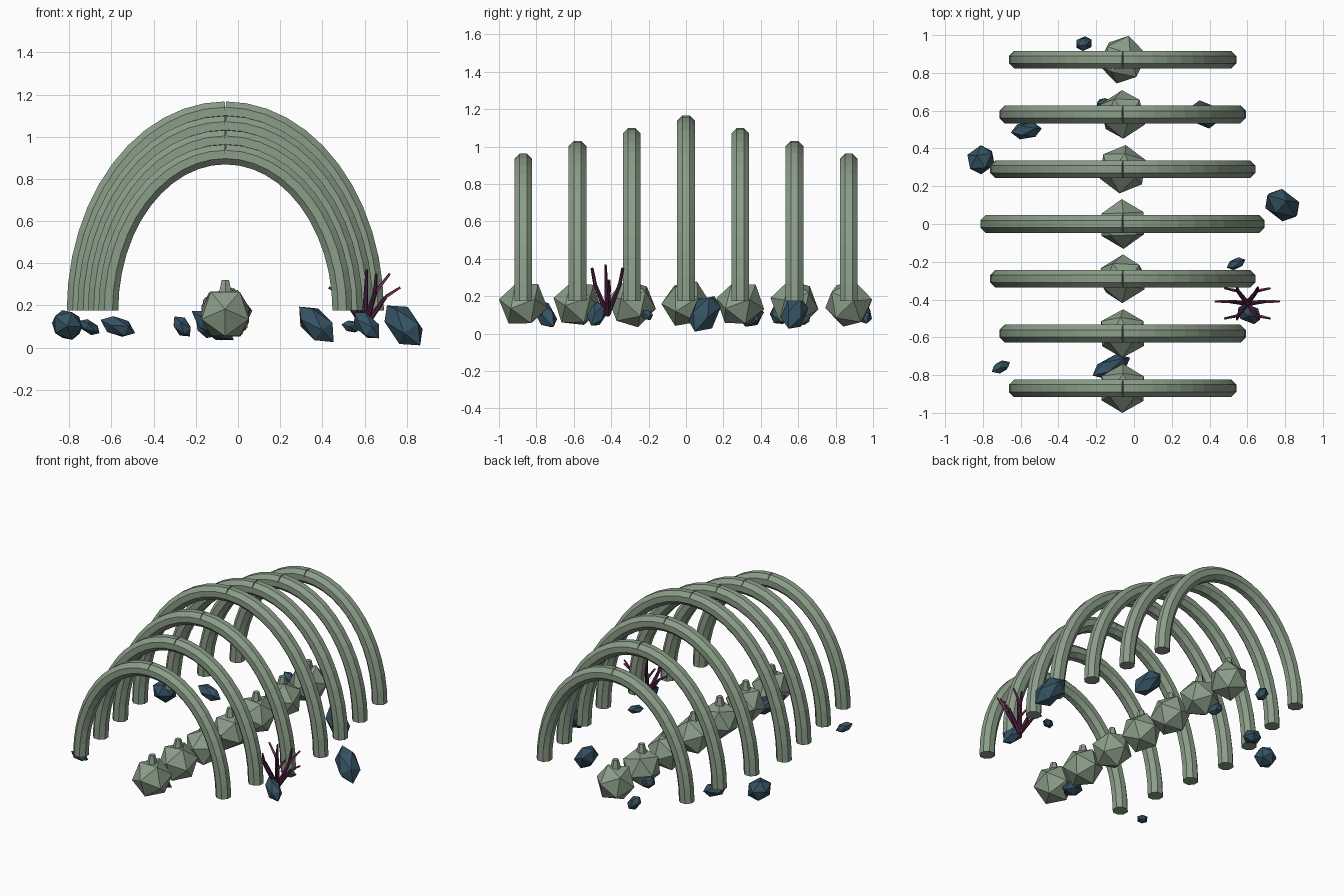
import bpy, bmesh, math, random
from mathutils import Vector, Matrix, Euler

if "Cube" in bpy.data.objects:
    bpy.data.objects.remove(bpy.data.objects["Cube"])
random.seed(4)


def material(name, rgb):
    m = bpy.data.materials.new(name)
    m.use_nodes = True
    m.diffuse_color = (*rgb, 1)
    bsdf = m.node_tree.nodes["Principled BSDF"]
    bsdf.inputs["Base Color"].default_value = (*rgb, 1)
    bsdf.inputs["Roughness"].default_value = 0.9
    return m


BONE = material("mossy bone", (0.26, 0.34, 0.25))
ROCK = material("blue rock", (0.035, 0.085, 0.125))
STEM = material("dark coral", (0.075, 0.016, 0.055))
TWIG = material("pink coral", (0.24, 0.05, 0.13))


def finish(bm, name, mat):
    bmesh.ops.recalc_face_normals(bm, faces=bm.faces)
    me = bpy.data.meshes.new(name)
    bm.to_mesh(me)
    bm.free()
    me.materials.append(mat)
    ob = bpy.data.objects.new(name, me)
    bpy.context.collection.objects.link(ob)
    return ob


def add_cone(bm, start, end, r1, r2, sides):
    start, end = Vector(start), Vector(end)
    d = end - start
    mat = Matrix.Translation((start + end) / 2) @ d.to_track_quat('Z', 'Y').to_matrix().to_4x4()
    bmesh.ops.create_cone(bm, cap_ends=True, segments=sides, radius1=r1,
                          radius2=r2, depth=d.length, matrix=mat)


SPINE_X, BASE_Z, SPACING = -0.06, 0.175, 0.29
STEPS, SIDES, RIB_R = 12, 8, 0.051


# Half rib: octagonal tube along a quarter ellipse
def half_rib(name, side, y, a, h):
    bm = bmesh.new()
    rings = []
    for i in range(STEPS + 1):
        t = math.pi / 2 * i / STEPS
        centre = Vector((SPINE_X + side * a * math.cos(t), y, BASE_Z + h * math.sin(t)))
        tn = min(t, math.pi / 2 - 0.05)
        out = Vector((side * h * math.cos(tn), 0, a * math.sin(tn))).normalized()
        ring = []
        for k in range(SIDES):
            ang = math.tau * (k + 0.5) / SIDES
            offset = out * math.cos(ang) + Vector((0, 1, 0)) * math.sin(ang)
            ring.append(bm.verts.new(centre + RIB_R * offset))
        rings.append(ring)
    for r0, r1 in zip(rings, rings[1:]):
        for k in range(SIDES):
            n = (k + 1) % SIDES
            bm.faces.new((r0[k], r0[n], r1[n], r1[k]))
    bm.faces.new(rings[0])
    bm.faces.new(rings[-1])
    finish(bm, name, BONE)


# Ribs and vertebrae, largest in the middle
for i in range(-3, 4):
    y = i * SPACING
    a = 0.705 - 0.05 * abs(i)
    h = 0.945 - 0.068 * abs(i)
    half_rib(f"left_rib_{i + 4}", 1, y, a, h)
    half_rib(f"right_rib_{i + 4}", -1, y, a, h)

    bm = bmesh.new()
    turn = Euler((math.pi / 2 + random.uniform(-0.35, 0.35), random.uniform(0, 3),
                  random.uniform(-0.35, 0.35))).to_matrix().to_4x4()
    bmesh.ops.create_icosphere(bm, subdivisions=1, radius=0.132,
                               matrix=Matrix.Translation((SPINE_X, y, 0.16)) @ turn)
    add_cone(bm, (SPINE_X, y, 0.24), (SPINE_X, y, 0.32), 0.04, 0.02, 6)
    finish(bm, f"vertebra_{i + 4}", BONE)

# Rocks: centre, long half axis, half width
rocks = [
    ((-0.265, 0.955, 0.1), (0.035, 0.01, -0.045), 0.04),
    ((-0.57, 0.495, 0.1), (0.078, 0.01, -0.03), 0.048),
    ((-0.81, 0.34, 0.107), (0.055, 0.045, -0.04), 0.075),
    ((0.785, 0.1, 0.105), (0.075, -0.05, -0.09), 0.08),
    ((0.54, -0.21, 0.1), (0.047, 0.02, -0.01), 0.03),
    ((0.61, -0.475, 0.105), (0.055, -0.03, -0.058), 0.052),
    ((-0.12, -0.755, 0.105), (0.095, 0.045, -0.065), 0.055),
    ((-0.705, -0.757, 0.097), (0.046, 0.025, -0.027), 0.032),
    ((0.372, 0.58, 0.11), (0.078, -0.03, -0.08), 0.07),
    ((-0.15, 0.63, 0.09), (0.045, -0.01, -0.035), 0.04),
]
for i, (centre, axis, width) in enumerate(rocks):
    axis = Vector(axis)
    bm = bmesh.new()
    turn = axis.to_track_quat('Z', 'Y').to_matrix().to_4x4()
    size = Matrix.Diagonal((width, width, axis.length * 1.05, 1))
    spin = Matrix.Rotation(random.uniform(0, 2), 4, 'Z')
    bmesh.ops.create_icosphere(bm, subdivisions=1, radius=1,
                               matrix=Matrix.Translation(centre) @ turn @ size @ spin)
    finish(bm, f"rock_{i + 1}", ROCK)

# Coral: dark stems from one root, pink side twigs
root = Vector((0.6, -0.42, 0.1))
stems, twigs = bmesh.new(), bmesh.new()
add_cone(stems, root, root + Vector((0.01, -0.01, 0.27)), 0.016, 0.006, 6)
for sx in (-1, 1):
    side_tip = root + Vector((sx * 0.1, 0.01, 0.14))
    add_cone(stems, root, side_tip, 0.016, 0.009, 6)
    add_cone(twigs, side_tip, root + Vector((sx * 0.17, 0.01, 0.185)), 0.009, 0.006, 5)
    for sy in (-1, 1):
        knee = root + Vector((sx * 0.05, sy * 0.065, 0.16))
        tip = root + Vector((sx * 0.055, sy * 0.085, 0.25))
        add_cone(stems, root, knee, 0.016, 0.011, 6)
        add_cone(stems, knee, tip, 0.011, 0.006, 6)
        add_cone(twigs, knee, root + Vector((sx * 0.12, sy * 0.08, 0.25)), 0.009, 0.006, 5)
finish(stems, "coral_stems", STEM)
finish(twigs, "coral_twigs", TWIG)
